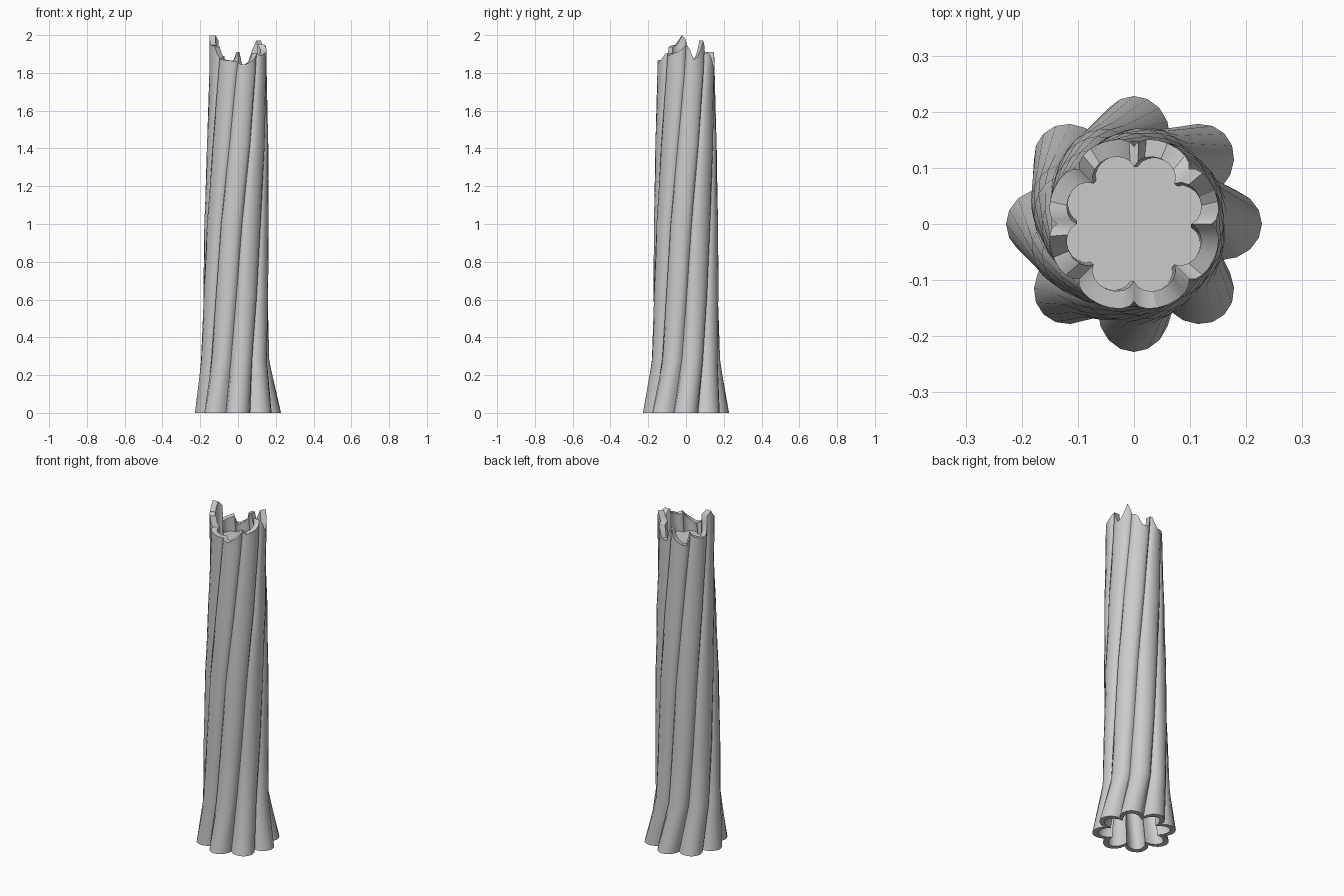
import bpy, bmesh
from math import sin, cos, pi, radians

if "Cube" in bpy.data.objects:
    bpy.data.objects.remove(bpy.data.objects["Cube"])

LOBES, SEG = 8, 8
# height, lobe radius, groove radius, twist in degrees, x offset
LEVELS = [(0.0, .228, .168, 0, 0), (0.28, .184, .150, 14, -.015),
          (0.62, .178, .150, 24, -.012), (1.0, .172, .148, 34, -.008),
          (1.42, .163, .143, 50, -.002), (1.79, .156, .138, 64, 0)]
# broken rim: angle, height
RIM = [(0, 1.95), (9, 1.94), (17, 1.87), (26, 1.89), (32, 1.98), (40, 1.94), (46, 1.91),
       (60, 1.90), (66, 1.84), (80, 1.84), (84, 1.91), (96, 1.91), (103, 1.86), (122, 1.82),
       (134, 1.89), (150, 1.87), (166, 1.86), (180, 1.97), (191, 2.0), (204, 1.94),
       (212, 1.95), (222, 1.88), (240, 1.87), (265, 1.86), (285, 1.84), (300, 1.87),
       (312, 1.91), (325, 1.89), (342, 1.91), (360, 1.95)]


def rim_height(a):
    a %= 360
    for (a0, h0), (a1, h1) in zip(RIM, RIM[1:]):
        if a0 <= a <= a1:
            return h0 + (h1 - h0) * (a - a0) / (a1 - a0)


def ring(R, G, twist, ox):
    """Scalloped cross-section: arcs meeting in sharp grooves."""
    pts, half = [], pi / LOBES
    for k in range(LOBES):
        c = 2 * half * k + radians(twist)
        for i in range(SEG):
            p = pi * i / SEG
            u = G * cos(half) + (R - G * cos(half)) * sin(p)
            v = -G * sin(half) * cos(p)
            pts.append((u * cos(c) - v * sin(c) + ox, u * sin(c) + v * cos(c)))
    return pts


def finish(bm, name):
    bmesh.ops.recalc_face_normals(bm, faces=bm.faces)
    me = bpy.data.meshes.new(name)
    bm.to_mesh(me)
    bm.free()
    ob = bpy.data.objects.new(name, me)
    bpy.context.collection.objects.link(ob)
    bpy.ops.object.select_all(action='DESELECT')
    bpy.context.view_layer.objects.active = ob
    ob.select_set(True)
    bpy.ops.object.shade_smooth_by_angle(angle=radians(32))


N = LOBES * SEG
WALL_R, WALL_G = .03, .036

# hollow twisted trunk, outside and inside walls
bm = bmesh.new()


def wall(dr, dg):
    rows = []
    for z, R, G, t, ox in LEVELS:
        rows.append([bm.verts.new((x, y, z)) for x, y in ring(R - dr, G - dg, t, ox)])
    _, R, G, _, _ = LEVELS[-1]
    top = ring(R - dr, G - dg, 67.5, 0)
    rows.append([bm.verts.new((x, y, rim_height(67.5 - 22.5 + 360 * j / N)))
                 for j, (x, y) in enumerate(top)])
    return rows


outer = wall(0, 0)
inner = wall(WALL_R, WALL_G)
loop = outer + inner[::-1]
for a, b in zip(loop, loop[1:] + loop[:1]):
    for j in range(N):
        k = (j + 1) % N
        bm.faces.new((a[j], a[k], b[k], b[j]))
finish(bm, "twisted_trunk")

# floor closing the hollow just below the broken rim
bm = bmesh.new()
z, R, G, t, ox = LEVELS[-1]
bm.faces.new([bm.verts.new((x, y, z)) for x, y in ring(R - WALL_R, G - WALL_G, t, ox)])
finish(bm, "hollow_floor")
